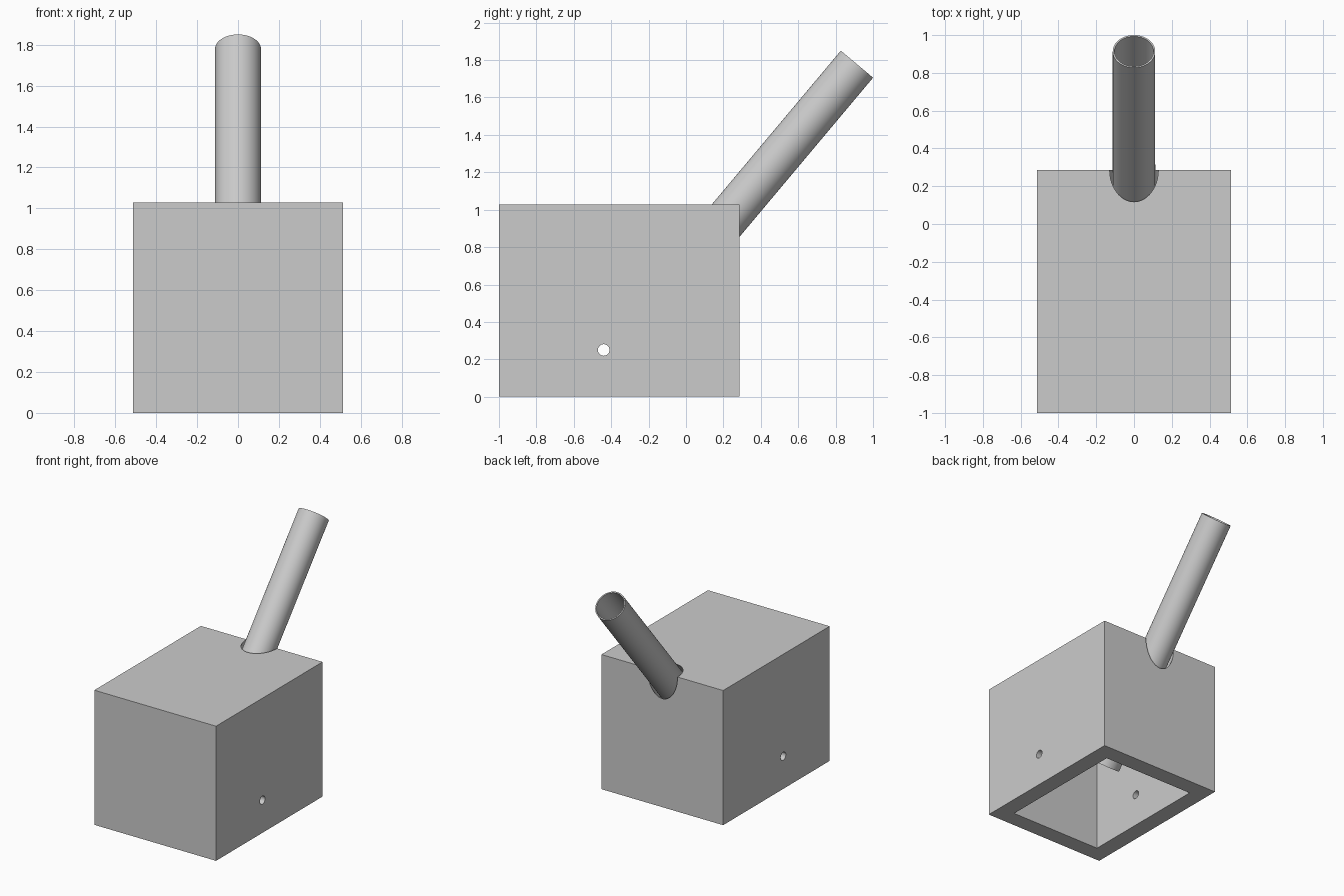
import bpy
import math
from mathutils import Vector

cube = bpy.data.objects.get("Cube")
if cube:
    bpy.data.objects.remove(cube, do_unlink=True)

# Main dimensions
UNIT = 2 / 15.55
WIDTH, DEPTH, HEIGHT = 8 * UNIT, 10 * UNIT, 8 * UNIT
WALL = UNIT
FRONT = -1.0
MID_Y = FRONT + DEPTH / 2
TUBE_RADIUS, TUBE_WALL, TUBE_LENGTH = 0.1125, 0.009, 15 * UNIT
TILT = math.radians(50)
AXIS = Vector((0, math.cos(TILT), math.sin(TILT)))
TUBE_TOP = Vector((0, 0.914, 1.778))

grey = bpy.data.materials.new("plain grey")
grey.use_nodes = True
grey.diffuse_color = (0.6, 0.6, 0.6, 1)
grey.node_tree.nodes["Principled BSDF"].inputs["Base Color"].default_value = (0.6, 0.6, 0.6, 1)


def finish(name):
    obj = bpy.context.object
    obj.name = obj.data.name = name
    obj.data.materials.append(grey)
    return obj


def block(name, size, centre):
    bpy.ops.mesh.primitive_cube_add(size=1, location=centre)
    obj = finish(name)
    obj.scale = size
    bpy.ops.object.transform_apply(location=False, rotation=False, scale=True)
    return obj


def rod(name, radius, start, end, sides=64):
    start, end = Vector(start), Vector(end)
    direction = end - start
    bpy.ops.mesh.primitive_cylinder_add(
        vertices=sides, radius=radius, depth=direction.length,
        location=(start + end) / 2, rotation=direction.to_track_quat("Z", "Y").to_euler())
    return finish(name)


def cut(target, cutter):
    cutter.hide_render = True
    mod = target.modifiers.new("cut", "BOOLEAN")
    mod.operation, mod.solver, mod.object = "DIFFERENCE", "EXACT", cutter
    bpy.ops.object.select_all(action="DESELECT")
    bpy.context.view_layer.objects.active = target
    target.select_set(True)
    bpy.ops.object.modifier_apply(modifier=mod.name)
    bpy.data.objects.remove(cutter, do_unlink=True)


def smooth(obj):
    bpy.ops.object.select_all(action="DESELECT")
    bpy.context.view_layer.objects.active = obj
    obj.select_set(True)
    bpy.ops.object.shade_smooth_by_angle(angle=math.radians(30))


# Box, hollow and open underneath
box = block("box", (WIDTH, DEPTH, HEIGHT), (0, MID_Y, HEIGHT / 2))
cut(box, block("cavity_cutter", (WIDTH - 2 * WALL, DEPTH - 2 * WALL, HEIGHT),
               (0, MID_Y, HEIGHT / 2 - WALL)))

# Sloping clearance hole through the top back edge
cut(box, rod("tube_hole_cutter", UNIT, TUBE_TOP - AXIS * 1.8, TUBE_TOP - AXIS * 0.2))

# Small round hole through both side walls
cut(box, rod("side_hole_cutter", 0.031, (-1, -0.44, 0.25), (1, -0.44, 0.25), 32))
smooth(box)

# Tube, open at both ends
bottom = TUBE_TOP - AXIS * TUBE_LENGTH
tube = rod("tube", TUBE_RADIUS, bottom, TUBE_TOP)
cut(tube, rod("bore_cutter", TUBE_RADIUS - TUBE_WALL,
              bottom - AXIS * 0.1, TUBE_TOP + AXIS * 0.1))
smooth(tube)
